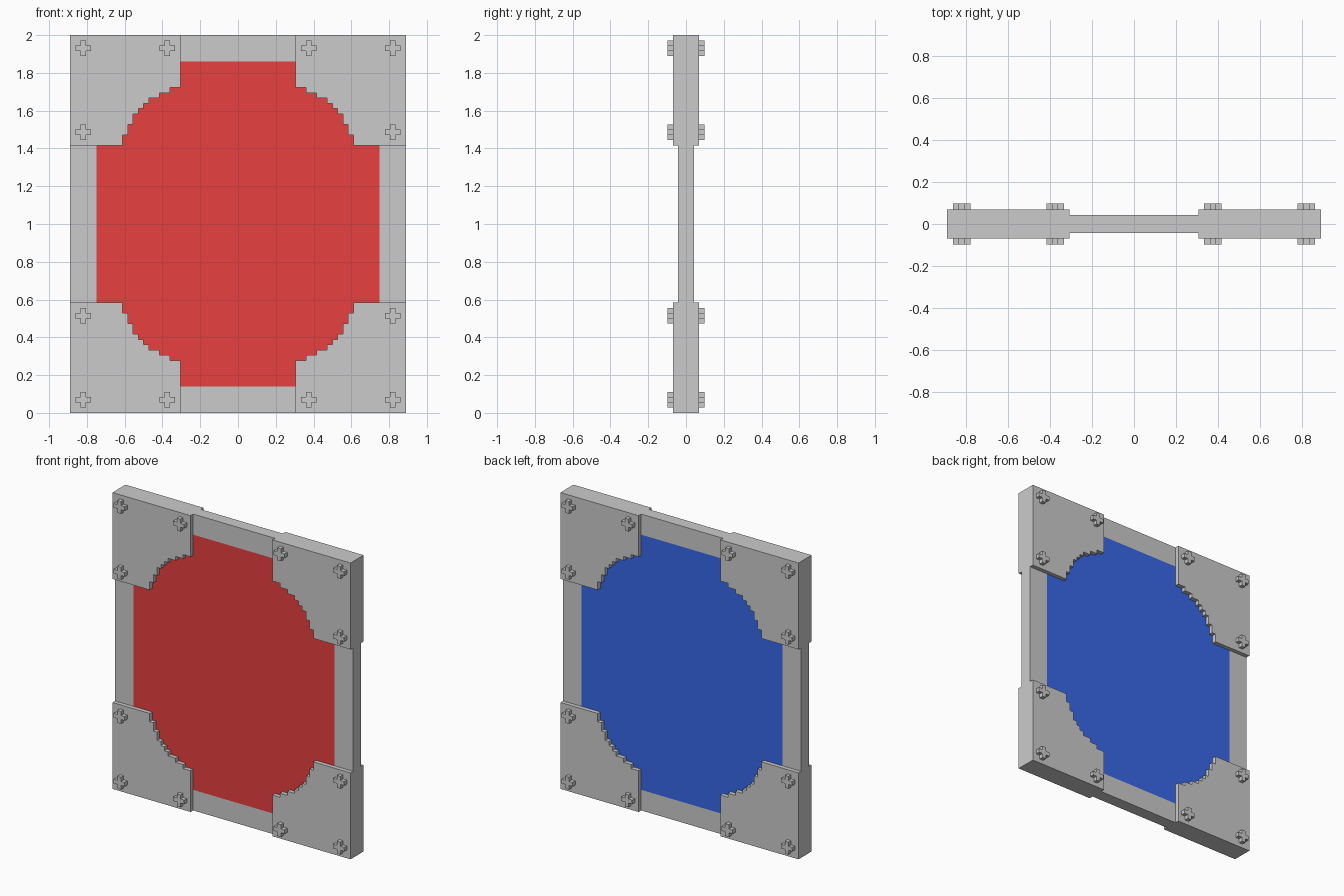
import bpy, bmesh

if "Cube" in bpy.data.objects:
    bpy.data.objects.remove(bpy.data.objects["Cube"])

U = 2 / 72             # one grid step of the blocky model
HW, H = 32, 72         # half width and height in steps
FRAME, PLATE, BOLT = 1.5, 2.5, 3.5   # half depths in steps

# stepped inner edge of a corner plate, measured from the outer corner
STEPS = [(10, 21), (10, 19), (11, 19), (11, 17), (12, 17), (12, 15), (13, 15),
         (13, 14), (14, 14), (14, 13), (15, 13), (15, 12), (17, 12), (17, 11),
         (19, 11), (19, 10), (21, 10)]


def at_corner(u, v, sx, top):
    """Corner-relative steps to x, z steps."""
    return sx * (HW - u), (H - v if top else v)


def prism(name, outline, y0, y1):
    """Extrude an x/z outline (in steps) from y0 to y1; flat if y0 == y1."""
    bm = bmesh.new()
    face = bm.faces.new([bm.verts.new((x * U, y0 * U, z * U)) for x, z in outline])
    if y1 != y0:
        ext = bmesh.ops.extrude_face_region(bm, geom=[face], use_keep_orig=True)
        for v in ext["geom"]:
            if isinstance(v, bmesh.types.BMVert):
                v.co.y = y1 * U
        bmesh.ops.recalc_face_normals(bm, faces=bm.faces[:])
    else:
        face.normal_update()
        if face.normal.y * y0 < 0:
            face.normal_flip()
    me = bpy.data.meshes.new(name)
    bm.to_mesh(me)
    bm.free()
    ob = bpy.data.objects.new(name, me)
    bpy.context.collection.objects.link(ob)
    return ob


def rect(x0, x1, z0, z1):
    return [(x0, z0), (x1, z0), (x1, z1), (x0, z1)]


# frame bars between the corner plates
for sx, side in ((-1, "left"), (1, "right")):
    prism("frame_" + side, rect(sx * 32, sx * 27, 21, 51), -FRAME, FRAME)
for z, side in ((0, "bottom"), (67, "top")):
    prism("frame_" + side, rect(-11, 11, z, z + 5), -FRAME, FRAME)

# stepped corner plates with three cross-shaped bolts on each face
CROSS = [(-.5, -1.5), (.5, -1.5), (.5, -.5), (1.5, -.5), (1.5, .5), (.5, .5),
         (.5, 1.5), (-.5, 1.5), (-.5, .5), (-1.5, .5), (-1.5, -.5), (-.5, -.5)]
for sx in (-1, 1):
    for top in (False, True):
        plate = [(0, 0), (0, 21)] + STEPS + [(21, 0)]
        prism("corner_plate", [at_corner(u, v, sx, top) for u, v in plate], -PLATE, PLATE)
        for bu, bv in ((2.5, 2.5), (18.5, 2.5), (2.5, 18.5)):
            cx, cz = at_corner(bu, bv, sx, top)
            for sy in (-1, 1):
                prism("bolt", [(cx + a, cz + b) for a, b in CROSS], sy * PLATE, sy * BOLT)

# coloured panels, flush with the frame and bounded by the plates
quarter = [(5, 21)] + STEPS + [(21, 5)]
outline = []
for sx, top in ((-1, False), (1, False), (1, True), (-1, True)):
    pts = [at_corner(u, v, sx, top) for u, v in quarter]
    outline += pts if (sx > 0) == top else pts[::-1]
for name, y, col in (("front_panel", -FRAME, (0.8, 0.05, 0.05, 1)),
                     ("back_panel", FRAME, (0.04, 0.14, 0.8, 1))):
    panel = prism(name, outline, y, y)
    mat = bpy.data.materials.new(name + "_colour")
    mat.diffuse_color = col
    mat.use_nodes = True
    mat.node_tree.nodes["Principled BSDF"].inputs["Base Color"].default_value = mat.diffuse_color
    panel.data.materials.append(mat)
